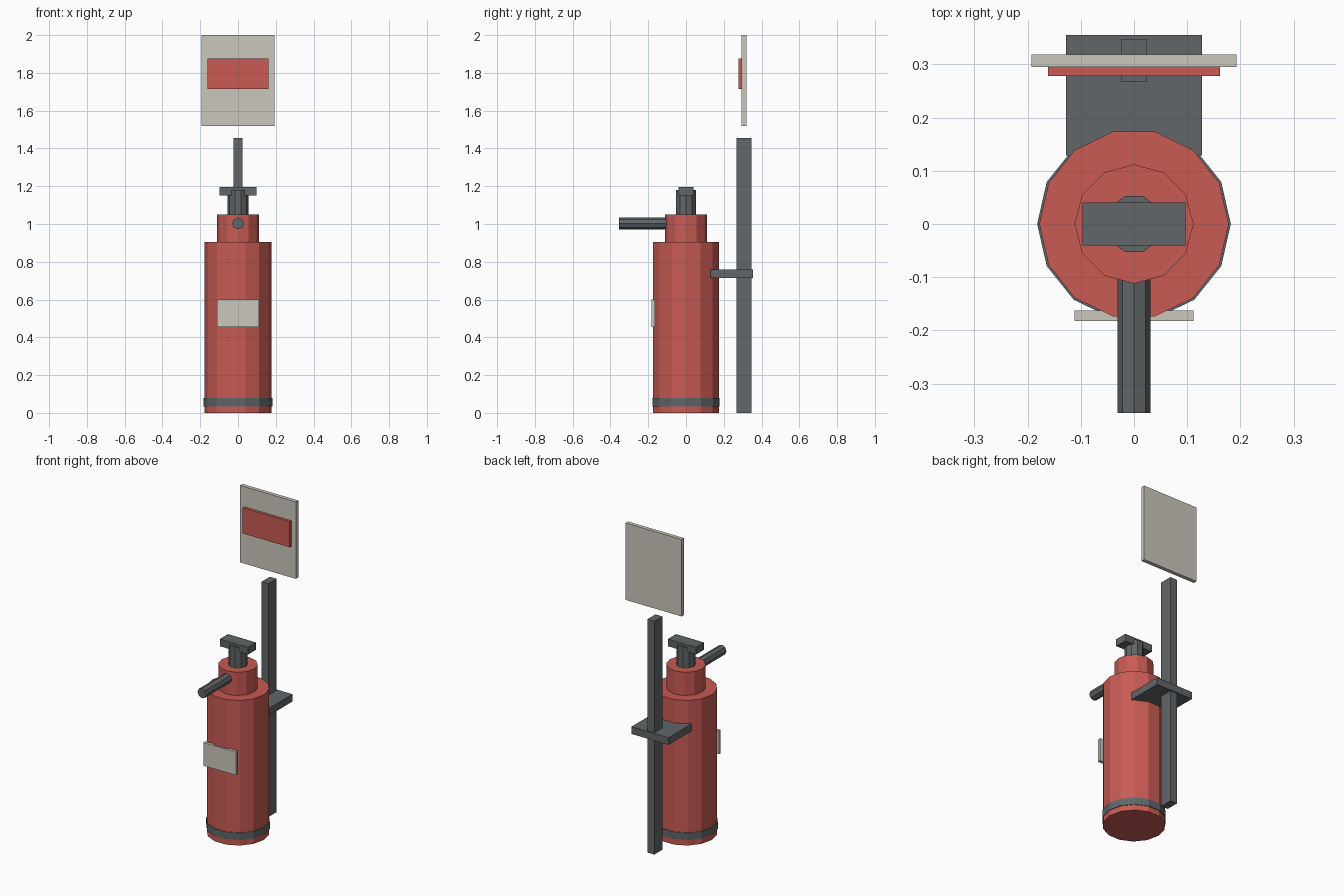
import bpy
import bmesh
from math import pi
from mathutils import Matrix, Vector

if "Cube" in bpy.data.objects:
    bpy.data.objects.remove(bpy.data.objects["Cube"], do_unlink=True)


def make_material(name, rgb):
    mat = bpy.data.materials.new(name)
    mat.use_nodes = True
    color = (*rgb, 1)
    mat.diffuse_color = color
    mat.node_tree.nodes["Principled BSDF"].inputs["Base Color"].default_value = color
    return mat


RED = make_material("red paint", (0.58, 0.105, 0.088))
GREY = make_material("dark grey metal", (0.12, 0.133, 0.14))
CREAM = make_material("pale cream", (0.6, 0.575, 0.51))


def add_object(name, bm, mat):
    mesh = bpy.data.meshes.new(name)
    bm.to_mesh(mesh)
    bm.free()
    mesh.materials.append(mat)
    obj = bpy.data.objects.new(name, mesh)
    bpy.context.collection.objects.link(obj)
    return obj


def box(name, mat, half_x, y, z):
    """Box symmetric in x, spanning the given y and z ranges."""
    size = Vector((2 * half_x, y[1] - y[0], z[1] - z[0]))
    centre = Vector((0, sum(y) / 2, sum(z) / 2))
    bm = bmesh.new()
    bmesh.ops.create_cube(bm, size=1, matrix=Matrix.Translation(centre) @ Matrix.Diagonal(size).to_4x4())
    return add_object(name, bm, mat)


def prism(name, mat, sides, radius, start, end, axis="Z"):
    """Faceted cylinder along z or y, with a corner pointing to +x."""
    bm = bmesh.new()
    bmesh.ops.create_cone(bm, cap_ends=True, segments=sides, radius1=radius,
                          radius2=radius, depth=end - start)
    # Put a corner exactly on +x whatever the starting direction
    corner = max(bm.verts, key=lambda v: v.co.z).co
    turn = Vector((1, 0)).angle_signed(corner.to_2d())
    bmesh.ops.rotate(bm, verts=bm.verts, matrix=Matrix.Rotation(turn, 3, "Z"))
    bmesh.ops.translate(bm, verts=bm.verts, vec=(0, 0, (start + end) / 2))
    if axis == "Y":
        bmesh.ops.rotate(bm, verts=bm.verts, matrix=Matrix.Rotation(-pi / 2, 3, "X"))
    return add_object(name, bm, mat)


# Tank and its base band
prism("tank", RED, 14, 0.178, 0, 0.905)
prism("base_band", GREY, 14, 0.182, 0.035, 0.08)
prism("collar", RED, 12, 0.112, 0.9, 1.05)

# Valve, handle and nozzle
prism("valve", GREY, 10, 0.055, 1.04, 1.18)
box("handle", GREY, 0.097, (-0.04, 0.04), (1.15, 1.195))
nozzle = prism("nozzle", GREY, 8, 0.031, -0.355, -0.09, "Y")
nozzle.location.z = 1.003

# Front label
box("label", CREAM, 0.112, (-0.182, -0.163), (0.455, 0.6))

# Post and bracket
box("post", GREY, 0.024, (0.267, 0.347), (0, 1.455))
box("bracket", GREY, 0.128, (0.129, 0.355), (0.715, 0.76))

# Sign board with its red panel
box("sign_board", CREAM, 0.193, (0.295, 0.319), (1.52, 2))
box("sign_panel", RED, 0.162, (0.278, 0.296), (1.715, 1.875))
